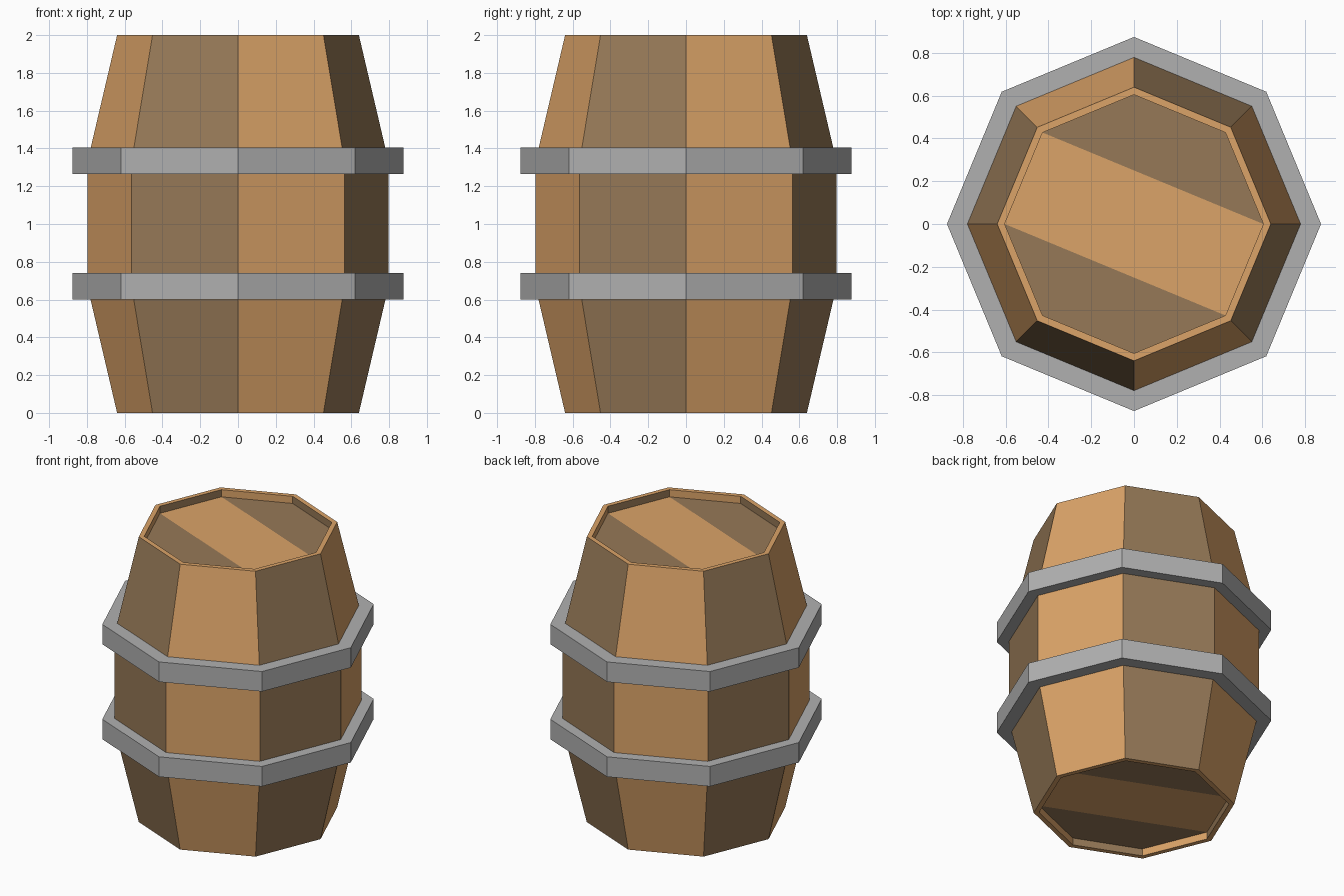
import bpy, bmesh, math

if "Cube" in bpy.data.objects:
    bpy.data.objects.remove(bpy.data.objects["Cube"])

SIDES = 8


def material(name, rgb):
    # sRGB 0-255 to linear
    lin = [((c / 255 + 0.055) / 1.055) ** 2.4 for c in rgb]
    m = bpy.data.materials.new(name)
    m.diffuse_color = (*lin, 1)
    m.use_nodes = True
    m.node_tree.nodes["Principled BSDF"].inputs["Base Color"].default_value = m.diffuse_color
    return m


LIGHT = material("light wood", (219, 163, 104))
DARK = material("dark wood", (150, 121, 87))
METAL = material("grey metal", (176, 176, 176))


def lathe(bm, profile, closed=False):
    """Spin (radius, z) points into an eight-sided shell; returns rings and bands of faces."""
    rings = [[bm.verts.new((r * math.cos(math.tau * k / SIDES),
                            r * math.sin(math.tau * k / SIDES), z))
              for k in range(SIDES)] for r, z in profile]
    pairs = list(zip(rings, rings[1:] + rings[:1]))
    if not closed:
        pairs.pop()
    bands = [[bm.faces.new((a[k], a[(k + 1) % SIDES], b[(k + 1) % SIDES], b[k]))
              for k in range(SIDES)] for a, b in pairs]
    return rings, bands


def finish(bm, name, mats):
    bmesh.ops.recalc_face_normals(bm, faces=bm.faces)
    me = bpy.data.meshes.new(name)
    bm.to_mesh(me)
    bm.free()
    for m in mats:
        me.materials.append(m)
    ob = bpy.data.objects.new(name, me)
    bpy.context.collection.objects.link(ob)
    return ob


# Barrel body: recessed lids, flat rims and bulging staves
bm = bmesh.new()
profile = [(0.605, 0.05), (0.605, 0), (0.64, 0), (0.797, 0.67),
           (0.797, 1.33), (0.64, 2), (0.605, 2), (0.605, 1.95)]
rings, bands = lathe(bm, profile)
for i, band in enumerate(bands):
    for k, f in enumerate(band):
        # staves alternate in colour, the flat rims stay light
        f.material_index = 0 if i in (1, 5) else k % 2

# Lids: a light plank between two dark ones
for ring in (rings[0], rings[-1]):
    for ids, mat in (((0, 1, 2, 3), 1), ((0, 3, 4, 7), 0), ((4, 5, 6, 7), 1)):
        bm.faces.new([ring[i] for i in ids]).material_index = mat
finish(bm, "barrel_body", [LIGHT, DARK])

# Metal hoops
for name, z in (("lower_hoop", 0.60), ("upper_hoop", 1.265)):
    bm = bmesh.new()
    lathe(bm, [(0.775, z), (0.875, z), (0.875, z + 0.14), (0.775, z + 0.14)], closed=True)
    finish(bm, name, [METAL])
